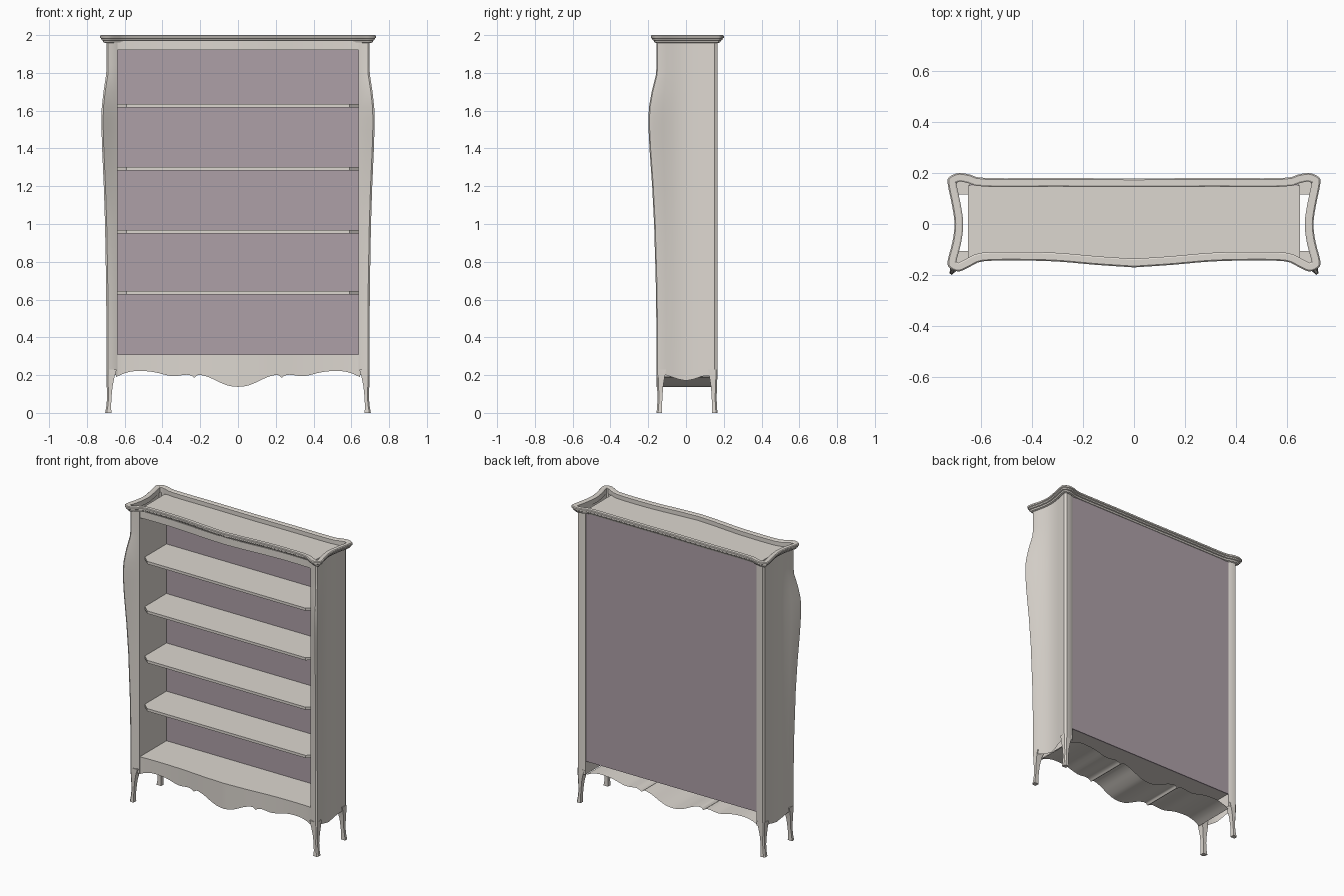
import bpy, bmesh
from mathutils import Vector

if "Cube" in bpy.data.objects:
    bpy.data.objects.remove(bpy.data.objects["Cube"])


def material(name, rgb):
    m = bpy.data.materials.new(name)
    m.diffuse_color = (*rgb, 1)
    m.use_nodes = True
    m.node_tree.nodes["Principled BSDF"].inputs["Base Color"].default_value = m.diffuse_color
    return m


PAINT = material("cream_paint", (0.72, 0.68, 0.63))
BACK = material("plum_back", (0.42, 0.35, 0.39))


def make(name, verts, faces, mat=PAINT, mirror=False, smooth=30):
    me = bpy.data.meshes.new(name)
    me.from_pydata([tuple(v) for v in verts], [], faces)
    bm = bmesh.new()
    bm.from_mesh(me)
    bmesh.ops.recalc_face_normals(bm, faces=bm.faces)
    bm.to_mesh(me)
    bm.free()
    ob = bpy.data.objects.new(name, me)
    bpy.context.collection.objects.link(ob)
    me.materials.append(mat)
    if mirror:
        ob.modifiers.new("mirror", "MIRROR").use_mirror_merge = False
    bpy.ops.object.select_all(action='DESELECT')
    ob.select_set(True)
    bpy.context.view_layer.objects.active = ob
    bpy.ops.object.shade_smooth_by_angle(angle=smooth * 3.14159 / 180)
    return ob


def loft(name, rings, closed=True, caps=False, wrap=False, **kw):
    """Skin a list of equal-length point rings."""
    n, m = len(rings[0]), len(rings)
    verts = [p for r in rings for p in r]
    faces = []
    for i in range(m if wrap else m - 1):
        k = (i + 1) % m
        for j in range(n if closed else n - 1):
            l = (j + 1) % n
            faces.append((i * n + j, i * n + l, k * n + l, k * n + j))
    if caps:
        faces += [tuple(range(n)), tuple(range((m - 1) * n, m * n))]
    return make(name, verts, faces, **kw)


def slab(name, outline, z0, z1, **kw):
    return loft(name, [[(x, y, z) for x, y in outline] for z in (z0, z1)], caps=True, **kw)


def spline(pts, n=4):
    """Catmull-Rom through 2D points."""
    p = [Vector(q) for q in pts]
    p = [2 * p[0] - p[1]] + p + [2 * p[-1] - p[-2]]
    out = []
    for a, b, c, d in zip(p, p[1:], p[2:], p[3:]):
        for i in range(n):
            t = i / n
            out.append(0.5 * (2 * b + (c - a) * t + (2 * a - 5 * b + 4 * c - d) * t * t
                              + (3 * b - a - 3 * c + d) * t ** 3))
    return out + [p[-2]]


def both(half):
    """Half outline starting and ending on x=0, mirrored to a closed loop."""
    return half + [Vector((-p.x, p.y)) for p in half[-2:0:-1]]


def interp(table, t):
    for (a, u), (b, v) in zip(table, table[1:]):
        if a <= t <= b:
            return u + (v - u) * (t - a) / (b - a)
    return table[-1][1]


# Gently bowed front line shared by apron, frieze and boards
BOW = [(p.x, p.y) for p in spline([(0, -0.155), (0.15, -0.148), (0.3, -0.137),
                                   (0.45, -0.131), (0.6, -0.133), (0.65, -0.138)])]


def bow(x):
    return interp(BOW, abs(x))


# Cornice: moulding swept round the wavy outline
half = spline([(0, 0.178), (0.3, 0.18), (0.58, 0.18), (0.64, 0.193), (0.685, 0.2), (0.722, 0.185),
               (0.73, 0.16), (0.712, 0.07), (0.703, 0), (0.711, -0.07), (0.73, -0.145),
               (0.722, -0.172), (0.685, -0.186), (0.64, -0.166), (0.59, -0.146), (0.45, -0.143),
               (0.3, -0.147), (0.15, -0.16), (0, -0.17)], 3)
path = both(half)
section = [(-0.034, 1.962), (-0.034, 1.996), (-0.028, 2), (-0.005, 2), (0, 1.996), (0, 1.986),
           (-0.006, 1.982), (-0.008, 1.974), (-0.015, 1.971), (-0.019, 1.962), (-0.028, 1.958)]
rings = []
for i, p in enumerate(path):
    t = (path[(i + 1) % len(path)] - path[i - 1]).normalized()
    nrm = Vector((-t.y, t.x))
    rings.append([(p.x + nrm.x * o, p.y + nrm.y * o, z) for o, z in section])
loft("cornice", rings, wrap=True)

# Hollow side walls with swelling front posts
SWELL = [(0, 0), (0.4, 0), (0.7, 0.1), (1.0, 0.3), (1.2, 0.54), (1.4, 0.87), (1.5, 0.98),
         (1.56, 1), (1.62, 0.93), (1.7, 0.6), (1.79, 0.08), (1.84, 0), (3, 0)]
LOWER = [(-1, 0.2), (-0.1, 0.2), (-0.05, 0.18), (0, 0.17), (0.05, 0.18), (0.1, 0.2), (1, 0.2)]
# plan points: x, y, share of the swelling
PLAN = [(0.637, 0.15, 0), (0.637, -0.138, 0), (0.65, -0.145, 0.1), (0.672, -0.152, 0.6),
        (0.687, -0.156, 1), (0.696, -0.15, 1), (0.696, -0.135, 0.85), (0.69, -0.105, 0.4),
        (0.683, -0.07, 0.1), (0.677, -0.035, 0), (0.675, 0, 0), (0.677, 0.04, 0), (0.683, 0.08, 0),
        (0.692, 0.125, 0), (0.696, 0.152, 0), (0.687, 0.168, 0), (0.66, 0.168, 0), (0.637, 0.16, 0)]
rings = []
for z in (0, 0.4, 0.7, 1.0, 1.2, 1.4, 1.5, 1.56, 1.62, 1.7, 1.79, 1.84, 1.966):
    s = interp(SWELL, z)
    rings.append([(x + 0.027 * s * k, y - 0.043 * s * k, max(z, interp(LOWER, y)))
                  for x, y, k in PLAN])
loft("side_wall", rings, mirror=True, smooth=35)

# Legs: tapering, turned out at the foot (z, x0, x1, y0, y1)
LEG = [(0.23, 0.642, 0.697, -0.155, -0.105), (0.19, 0.654, 0.697, -0.155, -0.113),
       (0.14, 0.664, 0.695, -0.153, -0.121), (0.08, 0.67, 0.693, -0.151, -0.125),
       (0.03, 0.672, 0.698, -0.153, -0.127), (0, 0.67, 0.703, -0.156, -0.126)]
for name, sy, dy in (("front_leg", 1, 0), ("back_leg", -1, 0.011)):
    loft(name, [[(a, sy * c + dy, z), (b - 0.008, sy * c + dy, z), (b, sy * (c + 0.008) + dy, z),
                 (b, sy * d + dy, z), (a, sy * d + dy, z)] for z, a, b, c, d in LEG],
         caps=True, mirror=True)

# Scalloped apron with its underside running to the back
wave = spline([(0, 0.138), (0.05, 0.144), (0.1, 0.163), (0.15, 0.187), (0.195, 0.2), (0.218, 0.198),
               (0.23, 0.187), (0.245, 0.196), (0.275, 0.202), (0.33, 0.195), (0.37, 0.198),
               (0.45, 0.217), (0.54, 0.222), (0.6, 0.21), (0.645, 0.19)], 3)
wave = [Vector((-p.x, p.y)) for p in wave[:0:-1]] + wave
loft("apron", [[(p.x, bow(p.x), 0.305), (p.x, bow(p.x), p.y), (p.x, 0.145, p.y)] for p in wave],
     closed=False)

# Bottom board and top board, both with the bowed front
board = [(x, y) for x, y in BOW]
board = [(-x, y) for x, y in board[:0:-1]] + board
plan = board + [(0.65, 0.15), (-0.65, 0.15)]
slab("bottom_board", plan, 0.29, 0.31)
slab("top_board", plan, 1.95, 1.968)

# Frieze under the cornice
slab("frieze", board + [(x, y + 0.02) for x, y in board[::-1]], 1.92, 1.968)

# Shelves with clipped front corners
for i, z in enumerate((0.635, 0.96, 1.293, 1.627)):
    slab(f"shelf_{i + 1}", [(-0.59, -0.125), (0.59, -0.125), (0.638, -0.08), (0.638, 0.15),
                            (-0.638, 0.15), (-0.638, -0.08)], z - 0.009, z + 0.009)

# Back panel
slab("back_panel", [(-0.64, 0.148), (0.64, 0.148), (0.64, 0.157), (-0.64, 0.157)],
     0.288, 1.966, mat=BACK)
